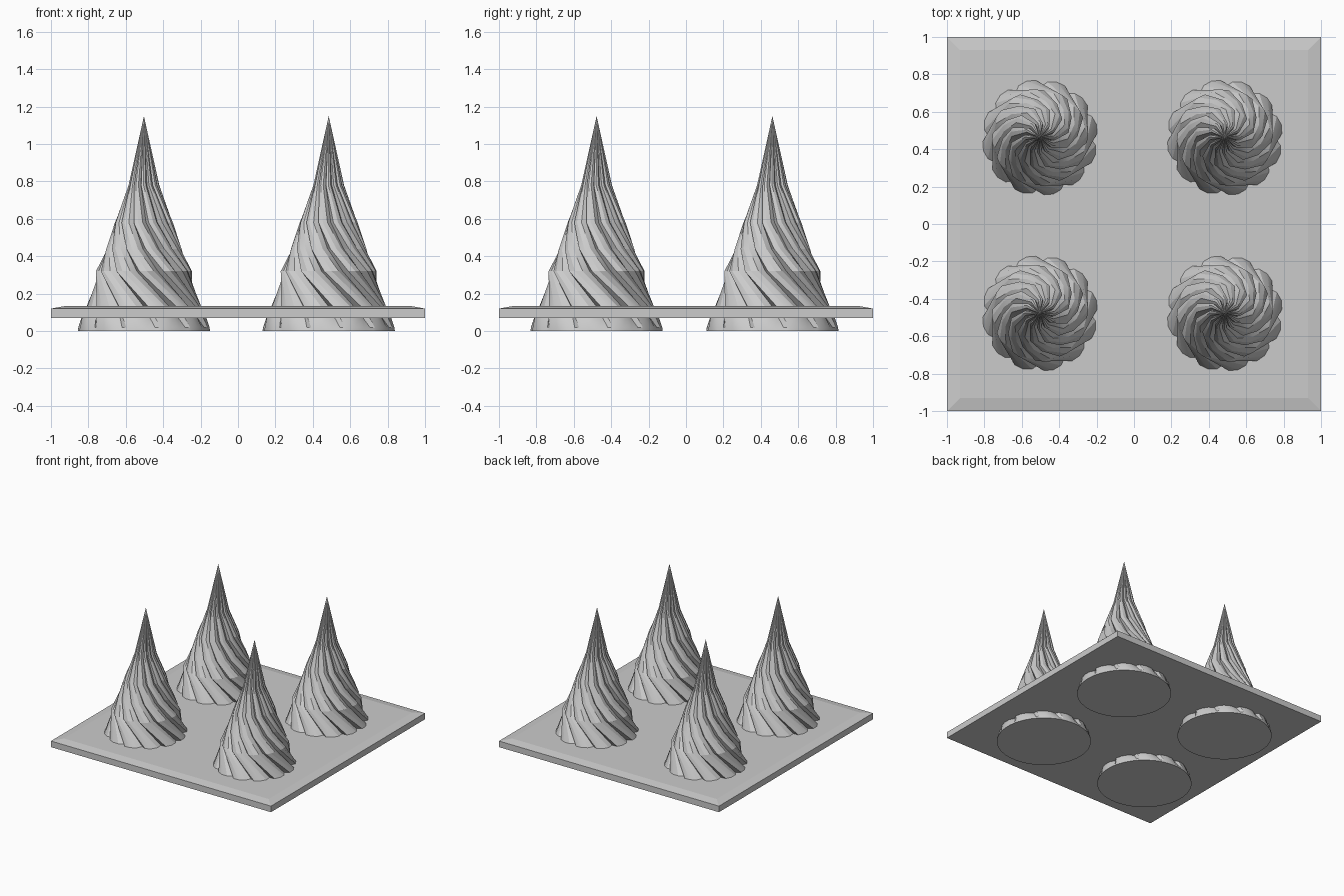
import bpy, bmesh
from math import sin, cos, pi, radians

if "Cube" in bpy.data.objects:
    bpy.data.objects.remove(bpy.data.objects["Cube"])


def make_object(name, bm):
    bmesh.ops.recalc_face_normals(bm, faces=bm.faces)
    mesh = bpy.data.meshes.new(name)
    bm.to_mesh(mesh)
    bm.free()
    obj = bpy.data.objects.new(name, mesh)
    bpy.context.collection.objects.link(obj)
    return obj


def loft(bm, rings):
    """Skin a list of equal-length vertex rings, cap the first."""
    for a, b in zip(rings, rings[1:]):
        n = len(a)
        for i in range(n):
            j = (i + 1) % n
            bm.faces.new((a[i], a[j], b[j], b[i]))
    bm.faces.new(rings[0])


# Square plate with a shallow sloped border on top
bm = bmesh.new()
rings = []
for half, z in ((1, 0.07), (1, 0.12), (0.93, 0.133)):
    rings.append([bm.verts.new((sx * half, sy * half, z))
                  for sx, sy in ((-1, -1), (1, -1), (1, 1), (-1, 1))])
loft(bm, rings)
bm.faces.new(rings[-1])
make_object("base_plate", bm)

# Twisted fluted spire: height, outer radius, notch ratio, twist in degrees
LEVELS = (
    (0.00, 0.355, 1.00, 12),
    (0.02, 0.353, 0.97, 10),
    (0.07, 0.340, 0.92, 6),
    (0.13, 0.312, 0.87, 0),
    (0.32, 0.257, 0.85, -40),
    (0.44, 0.205, 0.83, -62),
    (0.58, 0.158, 0.80, -85),
    (0.78, 0.082, 0.75, -105),
)
LOBES = 12
# One lobe: position along the lobe, how far out of the notch it is
LOBE = ((0.0, 0.0), (0.15, 0.9), (0.45, 1.0), (0.75, 0.75))


def spire(name, cx, cy):
    bm = bmesh.new()
    rings = []
    for z, r, notch, twist in LEVELS:
        ring = []
        for k in range(LOBES):
            for t, out in LOBE:
                a = 2 * pi * (k + t) / LOBES + radians(twist)
                d = r * (notch + (1 - notch) * out)
                ring.append(bm.verts.new((cx + d * cos(a), cy + d * sin(a), z)))
        rings.append(ring)
    loft(bm, rings)
    # pointed tip
    tip = bm.verts.new((cx, cy, 1.15))
    top = rings[-1]
    for i, v in enumerate(top):
        bm.faces.new((v, top[(i + 1) % len(top)], tip))
    obj = make_object(name, bm)
    bpy.context.view_layer.objects.active = obj
    obj.select_set(True)
    bpy.ops.object.shade_smooth_by_angle(angle=radians(25))
    obj.select_set(False)


for side, cx in (("left", -0.503), ("right", 0.485)):
    for row, cy in (("front", -0.478), ("back", 0.462)):
        spire(f"spire_{row}_{side}", cx, cy)
